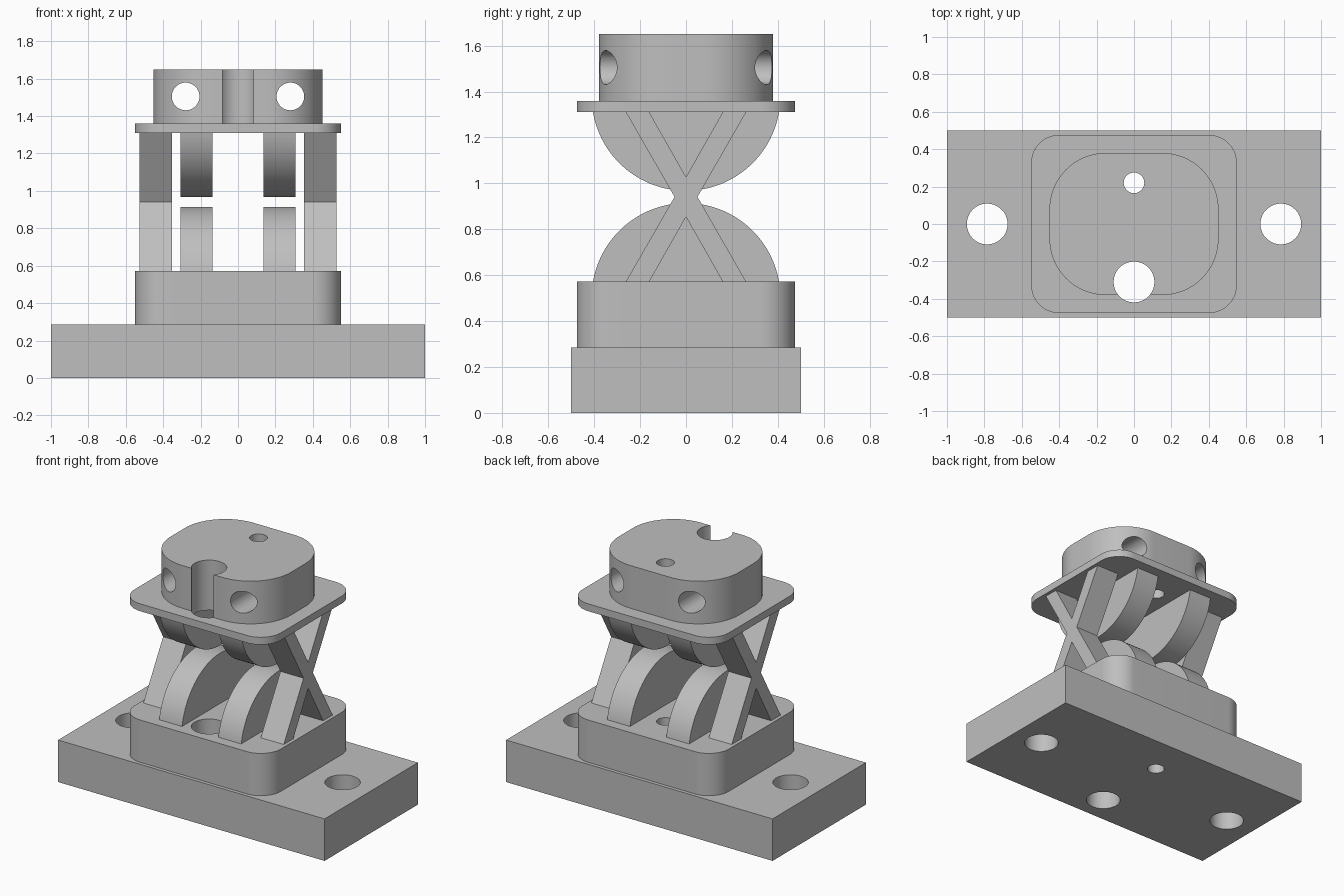
import bpy
import bmesh
from math import cos, sin, pi, sqrt, atan2, radians
from mathutils import Vector

cube = bpy.data.objects.get("Cube")
if cube:
    bpy.data.objects.remove(cube, do_unlink=True)

grey = bpy.data.materials.new("plain grey")
grey.use_nodes = True
grey.diffuse_color = (0.52, 0.52, 0.52, 1)
grey.node_tree.nodes["Principled BSDF"].inputs["Base Color"].default_value = (0.52, 0.52, 0.52, 1)

# Heights of the stacked parts
BASE_TOP, BLOCK_TOP, PLATE_LOW, PLATE_TOP, CAP_TOP = 0.285, 0.572, 1.31, 1.36, 1.65
MID = (BLOCK_TOP + PLATE_LOW) / 2


def arc(cx, cy, r, start, end, steps):
    return [(cx + r * cos(start + (end - start) * i / steps),
             cy + r * sin(start + (end - start) * i / steps)) for i in range(steps + 1)]


def rounded_rect(hx, hy, r, steps=20):
    pts = []
    for k, (sx, sy) in enumerate([(1, 1), (-1, 1), (-1, -1), (1, -1)]):
        pts += arc(sx * (hx - r), sy * (hy - r), r, k * pi / 2, (k + 1) * pi / 2, steps)
    return pts


def prism(name, profile, low, high, axis="z"):
    """Extrude a 2D profile along an axis."""
    place = {"x": lambda a, b, h: (h, a, b),
             "y": lambda a, b, h: (a, h, b),
             "z": lambda a, b, h: (a, b, h)}[axis]
    bm = bmesh.new()
    face = bm.faces.new([bm.verts.new(place(a, b, low)) for a, b in profile])
    ext = bmesh.ops.extrude_face_region(bm, geom=[face], use_keep_orig=True)
    moved = [g for g in ext["geom"] if isinstance(g, bmesh.types.BMVert)]
    bmesh.ops.translate(bm, verts=moved, vec=Vector(place(0, 0, high - low)))
    bmesh.ops.recalc_face_normals(bm, faces=bm.faces)
    mesh = bpy.data.meshes.new(name)
    bm.to_mesh(mesh)
    bm.free()
    mesh.materials.append(grey)
    obj = bpy.data.objects.new(name, mesh)
    bpy.context.collection.objects.link(obj)
    return obj


def drill(obj, holes):
    """Cut round holes (a, b, radius, axis) right through a part."""
    for a, b, r, axis in holes:
        cutter = prism("drill", arc(a, b, r, 0, 2 * pi, 48)[:-1], -2, 3, axis)
        mod = obj.modifiers.new("hole", "BOOLEAN")
        mod.operation, mod.solver, mod.object = "DIFFERENCE", "EXACT", cutter
        bpy.context.view_layer.update()
        result = bpy.data.meshes.new_from_object(
            obj.evaluated_get(bpy.context.evaluated_depsgraph_get()))
        obj.modifiers.clear()
        obj.data = result
        bpy.data.objects.remove(cutter, do_unlink=True)


parts = []

# Stacked body: base, block, plate and cap, drilled in line
shaft_holes = [(0, 0.22, 0.055, "z"), (0, -0.31, 0.109, "z")]
base = prism("base", [(-1, -0.5), (1, -0.5), (1, 0.5), (-1, 0.5)], 0, BASE_TOP)
drill(base, shaft_holes + [(s * 0.785, 0, 0.109, "z") for s in (-1, 1)])
block = prism("lower_block", rounded_rect(0.55, 0.476, 0.15), BASE_TOP, BLOCK_TOP)
drill(block, shaft_holes)
plate = prism("upper_plate", rounded_rect(0.55, 0.476, 0.15), PLATE_LOW, PLATE_TOP)
drill(plate, shaft_holes)
cap = prism("cap", rounded_rect(0.452, 0.38, 0.302), PLATE_TOP, CAP_TOP)
drill(cap, shaft_holes + [(s * 0.28, 1.505, 0.074, "y") for s in (-1, 1)])
parts += [base, block, plate, cap]

# Rolling segments: circular arcs facing each other across a small gap
R = 0.411
rise = 0.342
angle = atan2(R - rise, sqrt(R * R - (R - rise) ** 2))
lower = arc(0, BLOCK_TOP + rise - R, R, angle, pi - angle, 64)
upper = [(y, 2 * MID - z) for y, z in lower]

# Crossed strut profile, a single X
quarter = [(0.05, MID), (0.262, PLATE_LOW), (0.16, PLATE_LOW)]
top_half = quarter + [(0, MID + 0.087)] + [(-y, z) for y, z in reversed(quarter)]
cross = top_half + [(y, 2 * MID - z) for y, z in reversed(top_half[1:-1])]

for side, s in (("right", -1), ("left", 1)):
    parts.append(prism(side + "_lower_rocker", lower, s * 0.136, s * 0.308, "x"))
    parts.append(prism(side + "_upper_rocker", upper, s * 0.136, s * 0.308, "x"))
    parts.append(prism(side + "_crossed_strut", cross, s * 0.354, s * 0.527, "x"))

# Smooth the round walls, keep the edges sharp
bpy.ops.object.select_all(action="DESELECT")
for part in parts:
    part.select_set(True)
bpy.context.view_layer.objects.active = base
bpy.ops.object.shade_smooth_by_angle(angle=radians(30))
